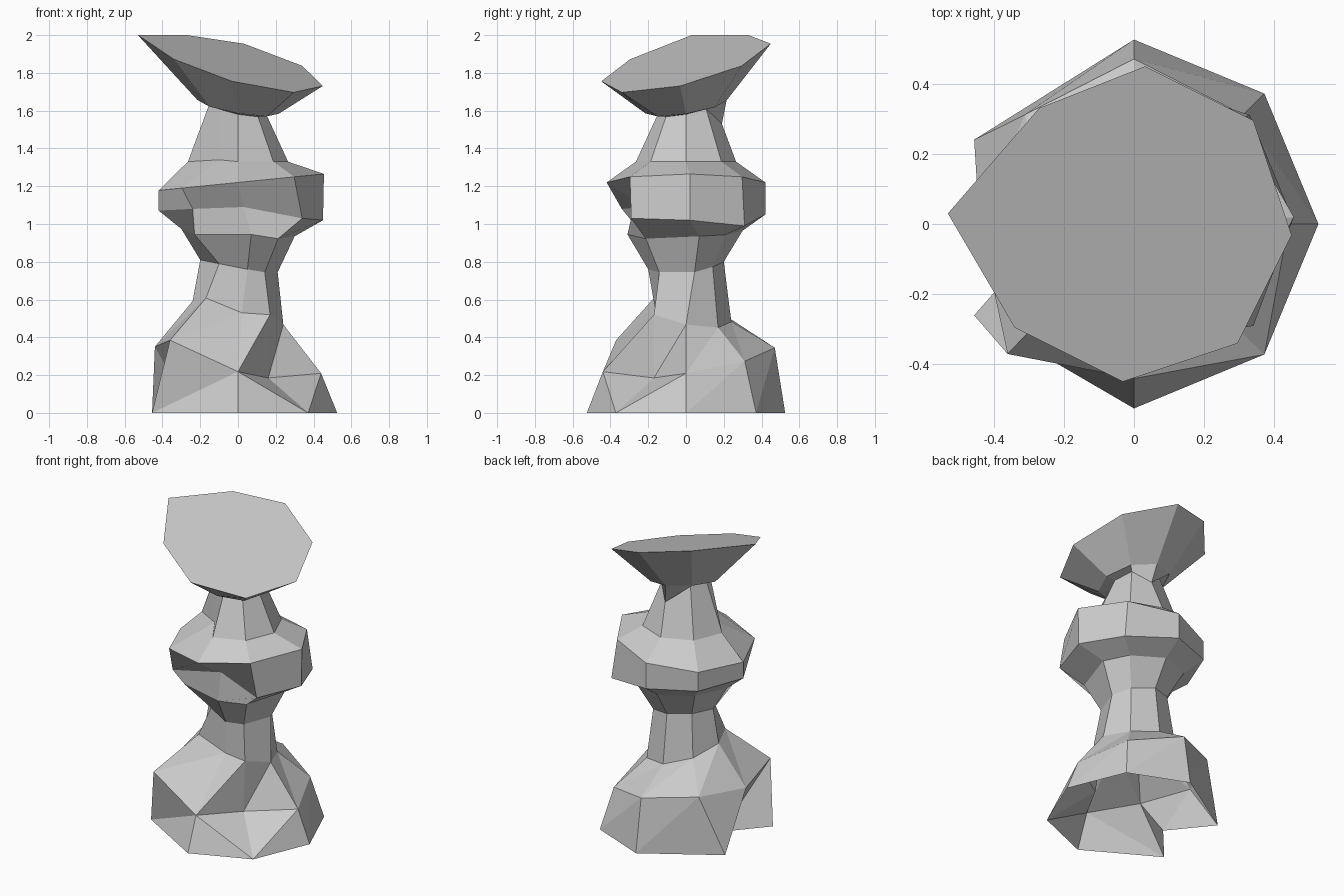
import bpy
from math import cos, sin, radians

SIDES = 8

# Ring profile: radius, height, tilt along x, tilt along y, twist in degrees
RINGS = [
    (0.525, 0.00, 0.00, 0.00, 0),     # foot rim
    (0.44, 0.28, -0.16, 0.14, 0),     # foot shoulder
    (0.24, 0.53, -0.26, -0.20, 0),    # foot top
    (0.20, 0.78, -0.15, 0.10, 0),     # waist
    (0.30, 0.95, -0.08, 0.05, 0),     # bulge underside
    (0.42, 1.05, -0.05, 0.00, 0),     # bulge lower edge
    (0.42, 1.22, 0.10, 0.00, 0),      # bulge upper edge
    (0.265, 1.33, 0.00, 0.00, 0),     # neck bottom
    (0.15, 1.61, -0.20, 0.20, 0),     # neck top
    (0.215, 1.62, -0.17, 0.16, 0),    # dish underside
    (0.45, 1.855, -0.26, 0.24, -4),   # dish rim
]

# Chipped or pulled corners: (ring, corner) -> position
CHIPS = {
    (0, 3): (-0.455, 0.24, 0), (0, 4): (-0.245, -0.02, 0), (0, 5): (-0.455, -0.26, 0),
    (1, 2): (0, 0.47, 0.345), (1, 5): (-0.36, -0.37, 0.385), (1, 7): (0.16, -0.17, 0.185),
    (2, 6): (0.02, -0.16, 0.53),
    (3, 0): (0.21, 0.045, 0.745), (3, 5): (-0.1, -0.14, 0.79), (3, 6): (0.05, -0.2, 0.76),
    (4, 0): (0.3, 0.07, 0.935), (4, 5): (-0.23, -0.23, 0.945), (4, 6): (0.07, -0.31, 0.945),
    (5, 0): (0.45, 0.02, 1.02), (5, 1): (0.33, 0.31, 0.99), (5, 5): (-0.24, -0.34, 1.08),
    (5, 6): (0.03, -0.22, 1.09), (5, 7): (0.34, -0.29, 1.03),
    (6, 0): (0.455, 0.02, 1.265), (7, 5): (-0.1, -0.1, 1.34), (8, 2): (0.02, 0.19, 1.53),
    (10, 3): (-0.27, 0.33, 2.0), (10, 4): (-0.53, 0.03, 2.0),
}


def corner(i, j):
    if (i, j) in CHIPS:
        return CHIPS[i, j]
    r, z, tx, ty, twist = RINGS[i]
    a = radians(360 / SIDES * j + twist)
    x, y = r * cos(a), r * sin(a)
    return (x, y, z + tx * x + ty * y)


def build_part(name, first, last, cap=False):
    """Skin the rings from first to last into one faceted shell."""
    verts = [corner(i, j) for i in range(first, last + 1) for j in range(SIDES)]
    faces = []
    for i in range(last - first):
        for j in range(SIDES):
            k = (j + 1) % SIDES
            a, b = i * SIDES + j, i * SIDES + k
            c, d = b + SIDES, a + SIDES
            if first + i == 0 and j == 6:
                faces += [(a, b, d), (b, c, d)]
            elif first + i < 2:
                faces += [(a, b, c), (a, c, d)]
            else:
                faces.append((a, b, c, d))
    if cap:
        faces.append(tuple(range(len(verts) - SIDES, len(verts))))
    mesh = bpy.data.meshes.new(name)
    mesh.from_pydata(verts, [], faces)
    mesh.update()
    obj = bpy.data.objects.new(name, mesh)
    bpy.context.collection.objects.link(obj)
    return obj


# Hollow foot, waist, bulge, neck and tilted dish
build_part("foot", 0, 2)
build_part("waist", 2, 4)
build_part("bulge", 4, 7)
build_part("neck", 7, 9)
build_part("dish", 9, 10, cap=True)
